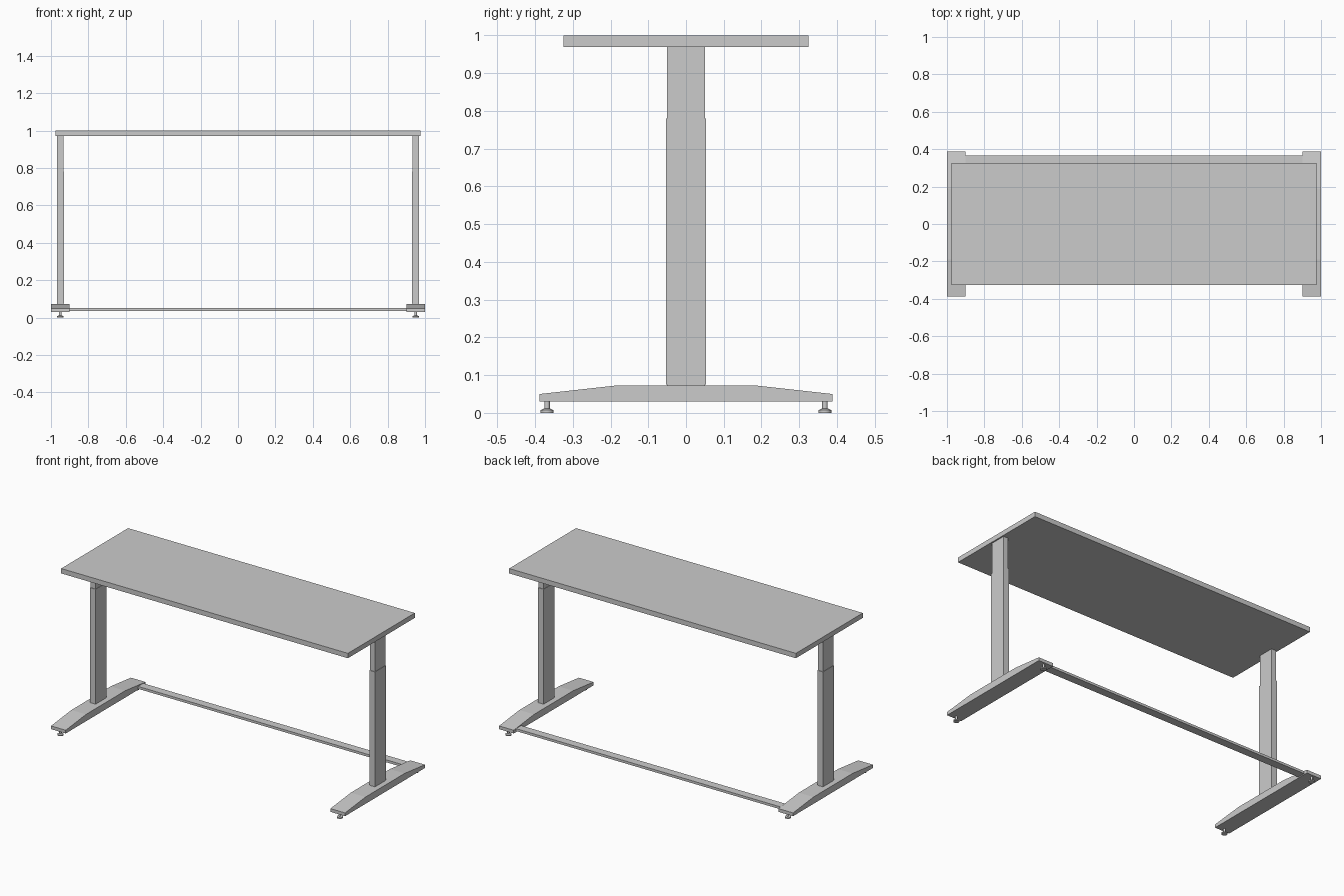
import bpy, bmesh, math

if "Cube" in bpy.data.objects:
    bpy.data.objects.remove(bpy.data.objects["Cube"])


def finish(name, bm):
    bmesh.ops.recalc_face_normals(bm, faces=bm.faces)
    me = bpy.data.meshes.new(name)
    bm.to_mesh(me)
    bm.free()
    ob = bpy.data.objects.new(name, me)
    bpy.context.collection.objects.link(ob)
    return ob


def box(name, x0, x1, y0, y1, z0, z1):
    bm = bmesh.new()
    bmesh.ops.create_cube(bm, size=1)
    for v in bm.verts:
        v.co = (x0 if v.co.x < 0 else x1, y0 if v.co.y < 0 else y1, z0 if v.co.z < 0 else z1)
    return finish(name, bm)


def foot_beam(name, x0, x1, profile):
    # side profile (y, z) extruded along x
    bm = bmesh.new()
    face = bm.faces.new([bm.verts.new((x0, y, z)) for y, z in profile])
    ext = bmesh.ops.extrude_face_region(bm, geom=[face])
    for v in ext["geom"]:
        if isinstance(v, bmesh.types.BMVert):
            v.co.x = x1
    return finish(name, bm)


def glide(name, x, y, profile, sides=24):
    # lathed levelling foot from (radius, z) points
    bm = bmesh.new()
    rings = [[bm.verts.new((x + r * math.cos(2 * math.pi * i / sides),
                            y + r * math.sin(2 * math.pi * i / sides), z))
              for i in range(sides)] for r, z in profile]
    for a, b in zip(rings, rings[1:]):
        for i in range(sides):
            j = (i + 1) % sides
            bm.faces.new((a[i], a[j], b[j], b[i]))
    bm.faces.new(rings[0])
    bm.faces.new(rings[-1])
    ob = finish(name, bm)
    bpy.context.view_layer.objects.active = ob
    ob.select_set(True)
    bpy.ops.object.shade_smooth_by_angle()
    ob.select_set(False)


FOOT = [(-0.388, 0.03), (0.388, 0.03), (0.388, 0.05), (0.19, 0.072), (-0.19, 0.072), (-0.388, 0.05)]
GLIDE = [(0.017, 0), (0.017, 0.007), (0.009, 0.011), (0.007, 0.011), (0.007, 0.031)]

# desk top and rear floor rail
box("desk_top", -0.975, 0.975, -0.325, 0.325, 0.97, 1.0)
box("rear_rail", -0.9, 0.9, 0.315, 0.365, 0.036, 0.051)

# telescopic legs, feet and glides on both ends
for side, s in (("left", -1), ("right", 1)):
    c = 0.95 * s
    box(side + "_inner_column", c - 0.0165, c + 0.0165, -0.05, 0.05, 0.071, 0.97)
    box(side + "_outer_column", c - 0.019, c + 0.019, -0.053, 0.053, 0.075, 0.78)
    foot_beam(side + "_foot", c - 0.05, c + 0.05, FOOT)
    for end, y in (("front", -0.368), ("back", 0.368)):
        glide(f"{side}_{end}_glide", c, y, GLIDE)
